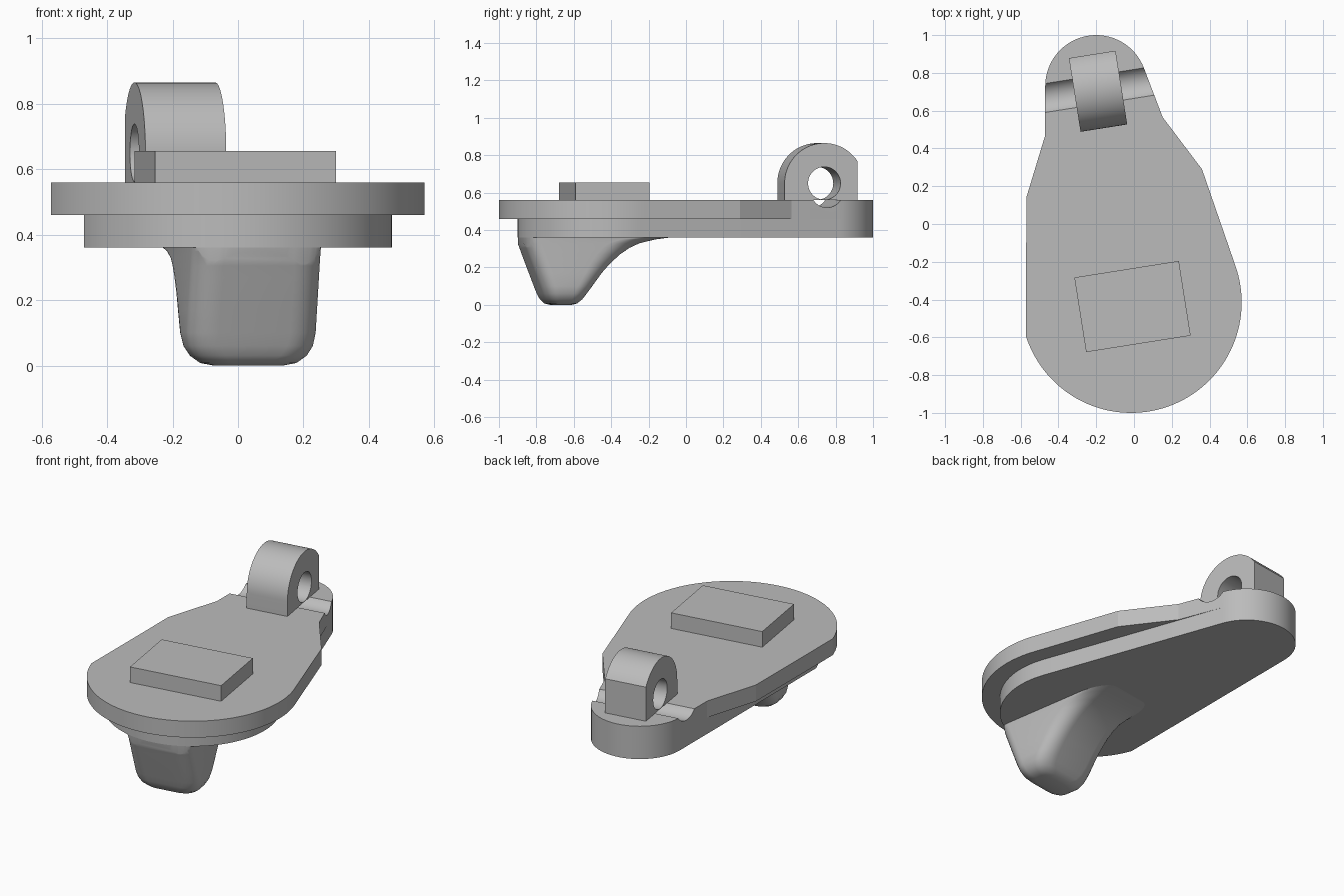
import bpy
import bmesh
from math import radians, sin, cos, pi
from mathutils import Matrix

if "Cube" in bpy.data.objects:
    bpy.data.objects.remove(bpy.data.objects["Cube"], do_unlink=True)

grey = bpy.data.materials.new("plain grey")
grey.use_nodes = True
GREY = (0.5, 0.5, 0.5, 1)
grey.diffuse_color = GREY
grey.node_tree.nodes["Principled BSDF"].inputs["Base Color"].default_value = GREY

TILT = radians(9)          # pad, hinge and foot are all turned by this
FRONT, BACK = (-0.015, -0.415), (-0.2, 0.73)
SIDE = 20                  # direction of the slanted right flank


def finish(bm, name):
    bmesh.ops.recalc_face_normals(bm, faces=bm.faces)
    mesh = bpy.data.meshes.new(name)
    bm.to_mesh(mesh)
    bm.free()
    mesh.materials.append(grey)
    obj = bpy.data.objects.new(name, mesh)
    bpy.context.collection.objects.link(obj)
    return obj


def place(obj, x, y, z=0):
    obj.data.transform(Matrix.Translation((x, y, z)) @ Matrix.Rotation(TILT, 4, 'Z'))


def smooth(obj, angle=30):
    bpy.ops.object.select_all(action='DESELECT')
    obj.select_set(True)
    bpy.context.view_layer.objects.active = obj
    bpy.ops.object.shade_smooth_by_angle(angle=radians(angle))


def arc(centre, r, start, end, n=32):
    angles = [radians(start + (end - start) * i / n) for i in range(n + 1)]
    return [(centre[0] + r * cos(a), centre[1] + r * sin(a)) for a in angles]


def prism(name, outline, low, high):
    bm = bmesh.new()
    face = bm.faces.new([bm.verts.new((x, y, low)) for x, y in outline])
    top = bmesh.ops.extrude_face_region(bm, geom=[face])["geom"]
    for v in top:
        if isinstance(v, bmesh.types.BMVert):
            v.co.z = high
    return finish(bm, name)


def boolean(obj, cutter, operation):
    mod = obj.modifiers.new("cut", 'BOOLEAN')
    mod.operation, mod.object, mod.solver = operation, cutter, 'EXACT'
    bpy.context.view_layer.objects.active = obj
    bpy.ops.object.modifier_apply(modifier="cut")
    bpy.data.objects.remove(cutter, do_unlink=True)


def along_axis(obj):
    # Turn a prism drawn in (y, z) so that it runs along x
    obj.data.transform(Matrix(((0, 0, 1, 0), (1, 0, 0, 0), (0, 1, 0, 0), (0, 0, 0, 1))))


# Plates: the rounded back end is shared, the upper one overhangs in front
back_end = arc(BACK, 0.27, SIDE, 180)
upper = prism("upper_plate", arc(FRONT, 0.585, 198, 360 + SIDE, 64)
              + [(0.36, 0.29), (0.152, 0.565)] + back_end
              + [(-0.47, 0.47), (-0.57, 0.14)], 0.46, 0.56)
lower = prism("lower_plate", arc(FRONT, 0.485, 200, 360 + SIDE, 64) + back_end, 0.36, 0.46)

# Groove for the hinge pin
groove = prism("groove_cutter", arc((0, 0.612), 0.092, 0, 360 - 7.5, 47), -0.6, 0.6)
along_axis(groove)
place(groove, -0.193, 0.711)
boolean(upper, groove, 'DIFFERENCE')

# Hinge knuckle with flat back and pin hole
back_angle = 33.2
knuckle = prism("hinge_knuckle", [(-0.215, 0.56), (0.18, 0.56)]
                + arc((0, 0.65), 0.215, back_angle, 180), -0.125, 0.125)
hole = prism("hole_cutter", arc((0, 0.65), 0.088, 0, 360 - 7.5, 47), -0.3, 0.3)
for part in (knuckle, hole):
    along_axis(part)
    place(part, -0.193, 0.72)
boolean(knuckle, hole, 'DIFFERENCE')

# Raised pad
pad = prism("raised_pad", [(-0.28, -0.2), (0.28, -0.2), (0.28, 0.2), (-0.28, 0.2)], 0.56, 0.655)
place(pad, -0.008, -0.437)

# Foot: rounded sections stacked in height (z, half width, front, back, back corner)
LEVELS = [(0.0, 0.105, -0.06, 0.04, 0.03), (0.008, 0.145, -0.088, 0.068, 0.05),
          (0.03, 0.175, -0.108, 0.092, 0.07), (0.06, 0.193, -0.122, 0.113, 0.08),
          (0.1, 0.2, -0.137, 0.142, 0.09), (0.17, 0.2, -0.164, 0.193, 0.1),
          (0.22, 0.2, -0.183, 0.238, 0.12), (0.27, 0.2, -0.202, 0.293, 0.14),
          (0.305, 0.2, -0.215, 0.345, 0.16), (0.33, 0.2, -0.225, 0.4, 0.18),
          (0.35, 0.2, -0.235, 0.485, 0.2), (0.36, 0.2, -0.24, 0.56, 0.2),
          (0.45, 0.2, -0.28, 0.56, 0.2)]
bm = bmesh.new()
rings = []
for z, half, front, back, corner in LEVELS:
    ring = []
    rx = min(0.09, half * 0.6)
    for quarter, (sx, sy) in enumerate([(1, 1), (-1, 1), (-1, -1), (1, -1)]):
        ry = corner if sy > 0 else min(0.08, -front * 0.6)
        edge = back if sy > 0 else front
        for i in range(9):
            a = (quarter + i / 8) * pi / 2
            ring.append(bm.verts.new((sx * (half - rx) + rx * cos(a),
                                      edge - sy * ry + ry * sin(a), z)))
    rings.append(ring)
for a, b in zip(rings, rings[1:]):
    for i in range(len(a)):
        j = (i + 1) % len(a)
        bm.faces.new((a[i], a[j], b[j], b[i]))
bm.faces.new(rings[0])
bm.faces.new(rings[-1])
foot = finish(bm, "foot")
place(foot, 0.03, -0.66)
limit = prism("foot_limit", arc(FRONT, 0.484, 180, 360, 64) + [(0.469, 0.5), (-0.499, 0.5)], -0.1, 0.5)
boolean(foot, limit, 'INTERSECT')

for part in (upper, lower, knuckle):
    smooth(part, 15)
smooth(foot, 45)
